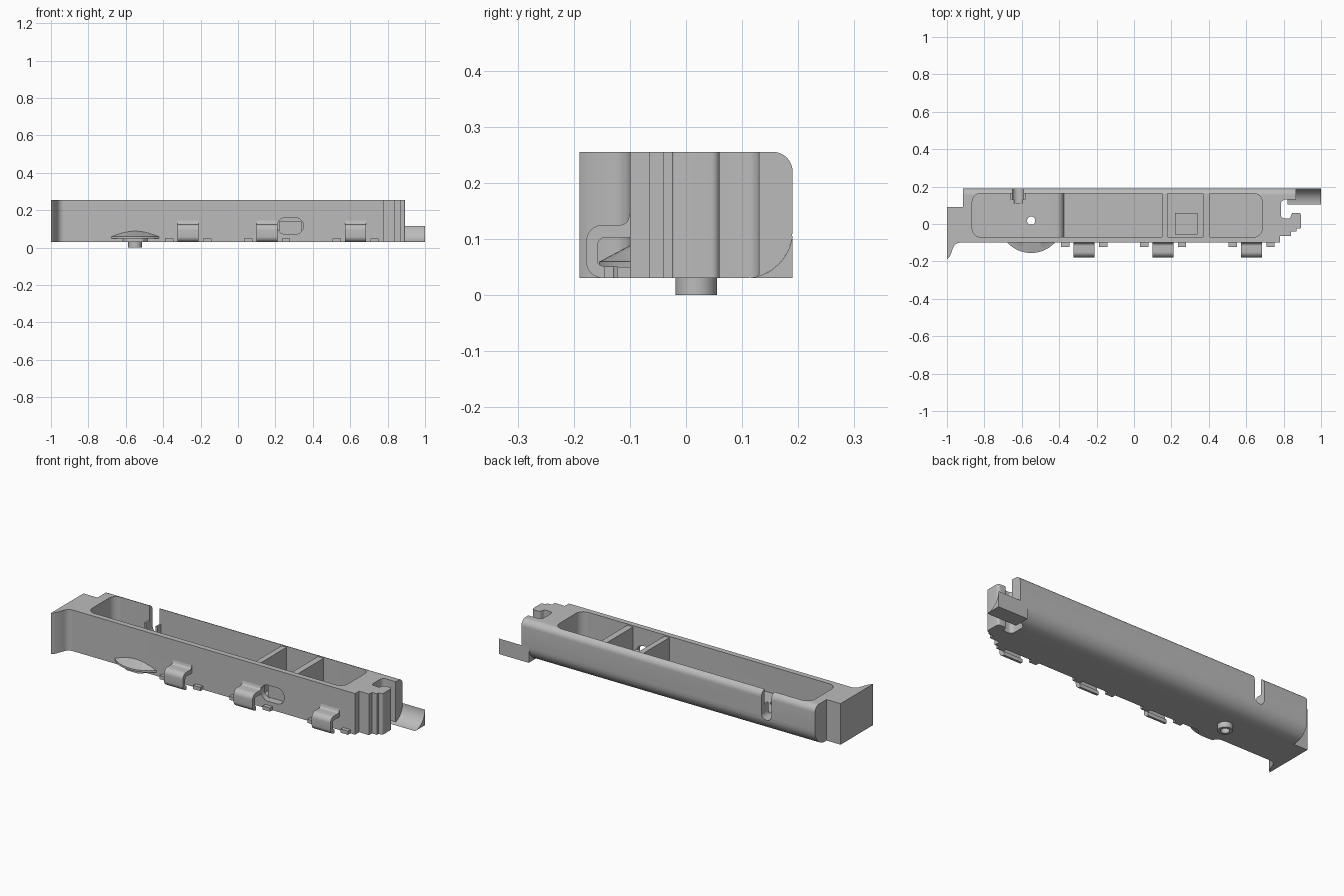
import bpy, bmesh, math
from mathutils import Vector, Matrix

cube = bpy.data.objects.get("Cube")
if cube:
    bpy.data.objects.remove(cube, do_unlink=True)

grey = bpy.data.materials.new("plain_grey")
grey.use_nodes = True
grey.diffuse_color = (0.5, 0.5, 0.5, 1)
grey.node_tree.nodes["Principled BSDF"].inputs["Base Color"].default_value = (0.5, 0.5, 0.5, 1)


def fillet(corners, steps=8):
    """Outline from (u, v) or (u, v, radius) corners, with true arcs."""
    out = []
    for i, c in enumerate(corners):
        p = Vector(c[:2])
        r = c[2] if len(c) > 2 else 0
        if r == 0:
            out.append(p)
            continue
        a = (Vector(corners[i - 1][:2]) - p).normalized()
        b = (Vector(corners[(i + 1) % len(corners)][:2]) - p).normalized()
        half = a.angle(b) / 2
        centre = p + (a + b).normalized() * r / math.sin(half)
        start = p + a * r / math.tan(half) - centre
        sweep = math.pi - 2 * half
        if a.x * b.y - a.y * b.x > 0:
            sweep = -sweep
        for k in range(steps + 1):
            out.append(centre + Matrix.Rotation(sweep * k / steps, 2) @ start)
    return out


def rect(u0, u1, v0, v1, r=0):
    return [(u0, v0, r), (u1, v0, r), (u1, v1, r), (u0, v1, r)]


def finish(name, bm):
    bmesh.ops.recalc_face_normals(bm, faces=bm.faces)
    mesh = bpy.data.meshes.new(name)
    bm.to_mesh(mesh)
    bm.free()
    mesh.materials.append(grey)
    obj = bpy.data.objects.new(name, mesh)
    bpy.context.collection.objects.link(obj)
    return obj


def prism(name, corners, axis, lo, hi):
    """Extrude an outline along one axis."""
    place = {"x": lambda u, v, w: (w, u, v),
             "y": lambda u, v, w: (u, w, v),
             "z": lambda u, v, w: (u, v, w)}[axis]
    pts = fillet(corners)
    bm = bmesh.new()
    a = [bm.verts.new(place(p[0], p[1], lo)) for p in pts]
    b = [bm.verts.new(place(p[0], p[1], hi)) for p in pts]
    bm.faces.new(a)
    bm.faces.new(b)
    n = len(pts)
    for i in range(n):
        bm.faces.new((a[i], a[(i + 1) % n], b[(i + 1) % n], b[i]))
    return finish(name, bm)


def cone(name, x, y, z0, z1, r0, r1, sides=48):
    bm = bmesh.new()
    bmesh.ops.create_cone(bm, cap_ends=True, segments=sides, radius1=r0, radius2=r1,
                          depth=z1 - z0,
                          matrix=Matrix.Translation((x, y, (z0 + z1) / 2)))
    return finish(name, bm)


def combine(obj, other, op):
    """Apply a boolean and discard the second solid."""
    mod = obj.modifiers.new(op, "BOOLEAN")
    mod.operation, mod.object, mod.solver = op, other, "EXACT"
    dg = bpy.context.evaluated_depsgraph_get()
    obj.data = bpy.data.meshes.new_from_object(obj.evaluated_get(dg))
    obj.modifiers.clear()
    bpy.data.objects.remove(other, do_unlink=True)


BOTTOM, TOP = 0.03, 0.255
HUB = (-0.55, 0.018)

# Housing: plan outline with flared end and hooked end
plan = [(-1, 0.09), (-1, -0.19), (-0.985, -0.175), (-0.957, -0.1, 0.04),
        (0.78, -0.1), (0.78, -0.065), (0.84, -0.065), (0.84, -0.04),
        (0.87, -0.04), (0.87, -0.025), (0.893, -0.025, 0.008),
        (0.893, 0.06, 0.015), (0.845, 0.06, 0.01), (0.835, 0.03, 0.01),
        (0.785, 0.03, 0.02), (0.785, 0.13, 0.025), (0.865, 0.13),
        (0.865, 0.19), (-0.915, 0.19), (-0.915, 0.09)]
body = prism("housing", plan, "z", BOTTOM, TOP)

# Rounded long back edges
section = [(-0.3, BOTTOM), (0.19, BOTTOM, 0.085), (0.19, TOP, 0.035), (-0.3, TOP)]
combine(body, prism("section", section, "x", -1.1, 1.1), "INTERSECT")

# Long pocket, raised floor, ribs and inner block
combine(body, prism("pocket", rect(-0.865, 0.685, -0.07, 0.163, 0.045), "z", 0.07, 0.4),
        "DIFFERENCE")
floor = [(-0.88, 0.06), (-0.375, 0.06), (-0.375, 0.11, 0.04), (-0.88, 0.11)]
combine(body, prism("raised_floor", floor, "y", -0.08, 0.168), "UNION")
for x0, x1 in ((0.15, 0.18), (0.37, 0.405)):
    combine(body, prism("rib", rect(x0, x1, -0.08, 0.17), "z", 0.065, 0.248), "UNION")
combine(body, prism("inner_block", rect(0.22, 0.34, -0.055, 0.06), "z", 0.065, 0.14), "UNION")

# Boss behind the slot, hub tube below
combine(body, prism("boss", rect(-0.66, -0.58, 0.13, 0.17), "z", 0.1, 0.17), "UNION")
combine(body, cone("hub", *HUB, 0, 0.05, 0.037, 0.037), "UNION")

# Slot, window and hub hole
combine(body, prism("slot", rect(-0.65, -0.59, 0.1, 0.4, 0.029), "y", 0.11, 0.3), "DIFFERENCE")
combine(body, prism("window", rect(0.21, 0.35, 0.072, 0.16, 0.043), "y", -0.2, -0.06),
        "DIFFERENCE")
combine(body, cone("hole", *HUB, -0.1, 0.3, 0.022, 0.022), "DIFFERENCE")

# Dial showing through the front face
dial = cone("dial", *HUB, 0.05, 0.06, 0.173, 0.173, 96)
combine(dial, cone("dial_slope", *HUB, 0.059, 0.09, 0.173, 0.115, 96), "UNION")
combine(dial, prism("dial_keep", rect(-0.8, -0.3, -0.3, -0.09), "z", 0, 0.2), "INTERSECT")
prism("dial_base", [(-0.62, -0.095), (-0.59, -0.13, 0.02), (-0.51, -0.13, 0.02), (-0.48, -0.095)],
      "z", BOTTOM, 0.052)

# Corner tab at the hooked end
tab = [(0.105, BOTTOM), (0.19, BOTTOM), (0.19, 0.115)]
tab += [(0.105 + 0.085 * math.cos(t * math.pi / 24), 0.115 - 0.085 * math.sin(t * math.pi / 24))
        for t in range(1, 12)]
prism("corner_tab", tab, "x", 0.82, 1.0)

# Clips with a pair of stubs each
clip = [(-0.1, 0.145), (-0.105, 0.125, 0.015), (-0.178, 0.125, 0.03), (-0.178, BOTTOM, 0.03),
        (-0.145, BOTTOM), (-0.145, 0.05), (-0.157, 0.055, 0.005), (-0.157, 0.102, 0.012),
        (-0.1, 0.102)]
for x in (-0.267, 0.155, 0.628):
    prism("clip", clip, "x", x - 0.057, x + 0.057)
    for dx in (-0.1, 0.102):
        prism("stub", rect(x + dx - 0.022, x + dx + 0.022, -0.122, -0.095), "z", BOTTOM, 0.05)

# Smooth curves, keep hard edges
for obj in bpy.context.collection.objects:
    if obj.type == "MESH" and grey.name in obj.data.materials:
        obj.data.shade_smooth()
        obj.data.set_sharp_from_angle(angle=math.radians(30))
